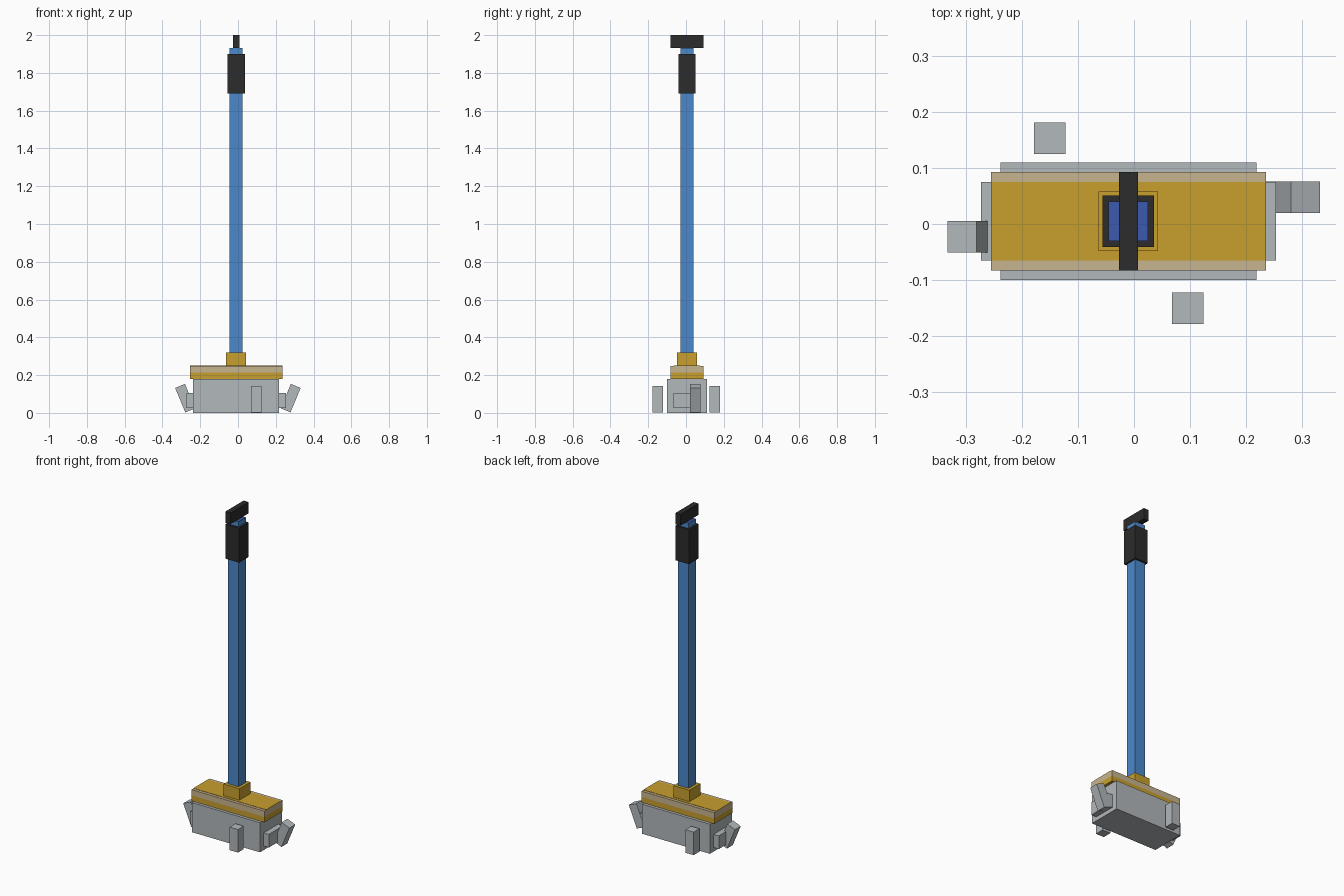
import bpy
from math import radians
from mathutils import Matrix, Vector
import bmesh

cube = bpy.data.objects.get("Cube")
if cube:
    bpy.data.objects.remove(cube, do_unlink=True)


def material(name, rgb):
    mat = bpy.data.materials.new(name)
    mat.use_nodes = True
    mat.diffuse_color = (*rgb, 1)
    mat.node_tree.nodes["Principled BSDF"].inputs["Base Color"].default_value = (*rgb, 1)
    return mat


gray = material("bristle gray", (0.45, 0.48, 0.50))
gold = material("gold", (0.58, 0.35, 0.027))
tan = material("tan", (0.58, 0.46, 0.28))
blue = material("pole blue", (0.07, 0.25, 0.60))
deep_blue = material("deep blue", (0.045, 0.10, 0.43))
black = material("black", (0.025, 0.025, 0.025))

AXIS = Vector((-0.01, 0.005, 0))  # centre line of the head and pole


def box(name, mat, center, size, tilt=0):
    """Box of the given size, tilted about the y axis."""
    mesh = bpy.data.meshes.new(name)
    bm = bmesh.new()
    bmesh.ops.create_cube(bm, size=1, matrix=Matrix.Diagonal((*size, 1)))
    bm.to_mesh(mesh)
    bm.free()
    mesh.materials.append(mat)
    obj = bpy.data.objects.new(name, mesh)
    obj.location = center
    obj.rotation_euler.y = radians(tilt)
    bpy.context.collection.objects.link(obj)
    return obj


def stacked(name, mat, width, depth, bottom, top):
    """Box centred on the pole axis between two heights."""
    center = AXIS + Vector((0, 0, (bottom + top) / 2))
    return box(name, mat, center, (width, depth, top - bottom))


# Bristle block and the low slab showing at both ends
stacked("bristle_block", gray, 0.456, 0.21, 0, 0.18)
stacked("bristle_end_slab", gray, 0.526, 0.14, 0.025, 0.105)

# Head cap: gold base, tan band, gold strip along the top
stacked("cap_base", gold, 0.49, 0.175, 0.18, 0.213)
stacked("cap_band", tan, 0.49, 0.175, 0.213, 0.248)
stacked("cap_top_strip", gold, 0.49, 0.14, 0.248, 0.25)

# Collar, pole, grip and crossbar
stacked("pole_collar", gold, 0.106, 0.106, 0.25, 0.32)
pole = stacked("pole", blue, 0.07, 0.07, 0.32, 1.932)
stacked("grip", black, 0.092, 0.092, 1.69, 1.9)
stacked("crossbar", black, 0.034, 0.175, 1.932, 2.0)

# Pole end face is a deeper blue
pole.data.materials.append(deep_blue)
for face in pole.data.polygons:
    if face.normal.z > 0.5:
        face.material_index = 1

# Stray bristle tufts: upright at front and back, splayed at the ends
TUFT = (0.056, 0.056, 0.14)
box("front_tuft", gray, (0.096, -0.15, 0.073), TUFT)
box("back_tuft", gray, (-0.15, 0.153, 0.073), TUFT)
box("left_tuft", gray, (0.279, 0.048, 0.078), TUFT, 22.5)
box("right_tuft", gray, (-0.28, -0.023, 0.078), TUFT, -22.5)
